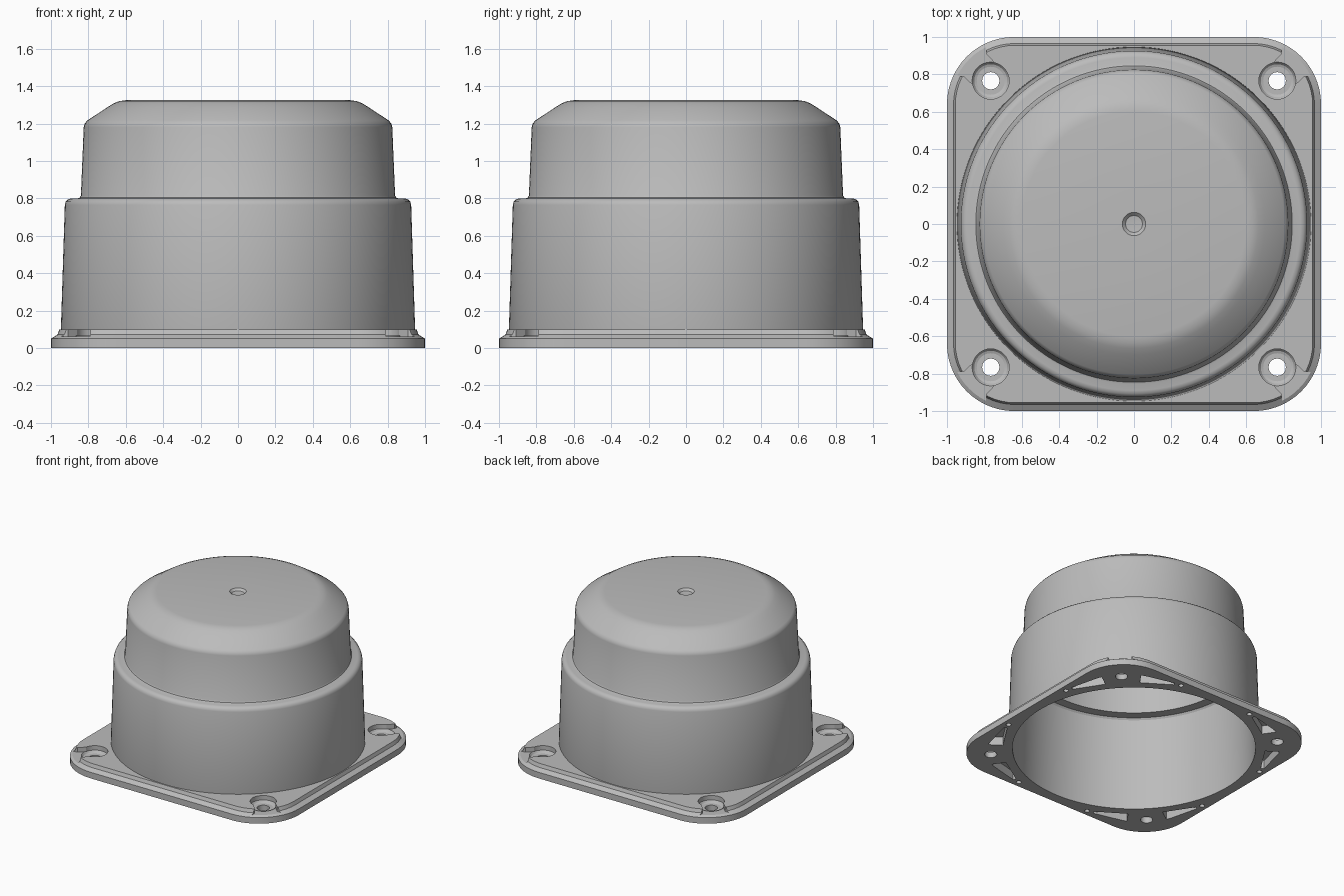
import bpy, bmesh, math
from mathutils import Matrix

if "Cube" in bpy.data.objects:
    bpy.data.objects.remove(bpy.data.objects["Cube"], do_unlink=True)

grey = bpy.data.materials.new("plain grey")
grey.use_nodes = True
COLOUR = (0.5, 0.5, 0.5, 1)
grey.diffuse_color = COLOUR
grey.node_tree.nodes["Principled BSDF"].inputs["Base Color"].default_value = COLOUR


def make_object(name, bm):
    bmesh.ops.recalc_face_normals(bm, faces=bm.faces)
    mesh = bpy.data.meshes.new(name)
    bm.to_mesh(mesh)
    bm.free()
    mesh.materials.append(grey)
    obj = bpy.data.objects.new(name, mesh)
    bpy.context.collection.objects.link(obj)
    return obj


def loft(bm, rings):
    """Closed solid through a stack of rings of equal length."""
    loops = [[bm.verts.new(p) for p in ring] for ring in rings]
    for low, high in zip(loops, loops[1:]):
        for i in range(len(low)):
            j = (i + 1) % len(low)
            bm.faces.new((low[i], low[j], high[j], high[i]))
    bm.faces.new(loops[0][::-1])
    bm.faces.new(loops[-1])


def circle(x, y, r, n=32):
    return [(x + r * math.cos(math.tau * i / n), y + r * math.sin(math.tau * i / n))
            for i in range(n)]


def rounded_square(half, radius, z, steps=14):
    pts = []
    for k in range(4):
        a0 = k * math.pi / 2
        c = half - radius
        cx = c if k in (0, 3) else -c
        cy = c if k < 2 else -c
        for i in range(steps + 1):
            a = a0 + i / steps * math.pi / 2
            pts.append((cx + radius * math.cos(a), cy + radius * math.sin(a), z))
    return pts


def corner_cutter(name, outlines, bottom, top):
    """Prisms repeated at the four corners; x runs out along the diagonal."""
    bm = bmesh.new()
    for k in range(4):
        turn = Matrix.Rotation(math.pi / 4 + k * math.pi / 2, 3, "Z")
        for outline in outlines:
            loft(bm, [[turn @ Matrix.Translation((x, y, z)).to_translation()
                       for x, y in outline] for z in (bottom, top)])
    return make_object(name, bm)


def smooth(obj, degrees=30):
    bpy.ops.object.select_all(action="DESELECT")
    bpy.context.view_layer.objects.active = obj
    obj.select_set(True)
    bpy.ops.object.shade_smooth_by_angle(angle=math.radians(degrees))


# Hollow stepped dome, revolved from its outer and inner profile
outer = [(0.93, 0), (0.947, 0.1), (0.926, 0.765), (0.921, 0.782), (0.908, 0.795),
         (0.89, 0.8), (0.856, 0.8), (0.846, 0.804), (0.84, 0.815), (0.825, 1.18),
         (0.82, 1.2), (0.805, 1.217), (0.70, 1.286), (0.665, 1.308), (0.635, 1.32),
         (0.6, 1.325), (0.062, 1.325), (0.055, 1.318), (0.045, 1.308), (0, 1.304)]
inner = [(0, 1.28), (0.6, 1.28), (0.64, 1.27), (0.79, 1.18), (0.81, 0.775),
         (0.885, 0.775), (0.896, 0.76), (0.915, 0)]
profile = outer + inner
bm = bmesh.new()
verts = [bm.verts.new((r, 0, z)) for r, z in profile]
edges = [bm.edges.new((verts[i], verts[(i + 1) % len(verts)]))
         for i in range(len(verts)) if i != len(outer) - 1]
bmesh.ops.spin(bm, geom=verts + edges, axis=(0, 0, 1), cent=(0, 0, 0),
               angle=math.tau, steps=128, use_duplicate=False)
bmesh.ops.remove_doubles(bm, verts=bm.verts, dist=0.0002)
dome = make_object("dome_shell", bm)

# Square mounting flange with rounded corners and a bevelled rim
bm = bmesh.new()
loft(bm, [rounded_square(h, h - 0.64, z) for h, z in
          ((1, 0), (1, 0.05), (0.965, 0.072), (0.955, 0.1))])
flange = make_object("mounting_flange", bm)

# Cutters: dome opening, screw recesses, channels, screw holes, underside pockets
HOLE = 1.083
bm = bmesh.new()
loft(bm, [[(x, y, z) for x, y in circle(0, 0, 0.93, 128)] for z in (-0.1, 0.2)])
pocket = [(0.98, 0.13), (1.09, 0.15), (1.07, 0.19), (0.95, 0.39), (0.925, 0.385)]
mirrored = [(x, -y) for x, y in pocket]
cutters = [
    make_object("opening_cutter", bm),
    corner_cutter("channel_cutter",
                  [[(HOLE, -0.08), (1.2, -0.085), (1.24, -0.12), (1.4, -0.2),
                    (1.4, 0.2), (1.24, 0.12), (1.2, 0.085), (HOLE, 0.08)]], 0.062, 0.2),
    corner_cutter("recess_cutter", [circle(HOLE, 0, 0.098)], 0.045, 0.21),
    corner_cutter("screw_hole_cutter", [circle(HOLE, 0, 0.046)], -0.1, 0.22),
    corner_cutter("pocket_cutter", [pocket, mirrored], -0.12, 0.07),
    corner_cutter("pin_hole_cutter", [circle(0.91, s * 0.435, 0.02, 16)
                                      for s in (-1, 1)], -0.13, 0.06),
]
for cutter in cutters:
    cutter.hide_render = True
    mod = flange.modifiers.new(cutter.name, "BOOLEAN")
    mod.operation = "DIFFERENCE"
    mod.solver = "EXACT"
    mod.object = cutter

# Bake the cuts and drop the cutters
bpy.context.view_layer.update()
cut = flange.evaluated_get(bpy.context.evaluated_depsgraph_get())
flange_mesh = bpy.data.meshes.new_from_object(cut)
flange.modifiers.clear()
flange.data = flange_mesh
for cutter in cutters:
    bpy.data.objects.remove(cutter, do_unlink=True)

# Raised lip around each screw recess floor
bm = bmesh.new()
for k in range(4):
    a = math.pi / 4 + k * math.pi / 2
    cx, cy = HOLE * math.cos(a), HOLE * math.sin(a)
    rings = [[bm.verts.new((x, y, z)) for x, y in circle(cx, cy, r)]
             for r, z in ((0.1, 0.066), (0.088, 0.05), (0.075, 0.0452), (0.1, 0.04))]
    for p, q in zip(rings, rings[1:] + rings[:1]):
        for i in range(len(p)):
            j = (i + 1) % len(p)
            bm.faces.new((p[i], p[j], q[j], q[i]))
fillets = make_object("recess_fillets", bm)

for part in (dome, flange, fillets):
    smooth(part)
